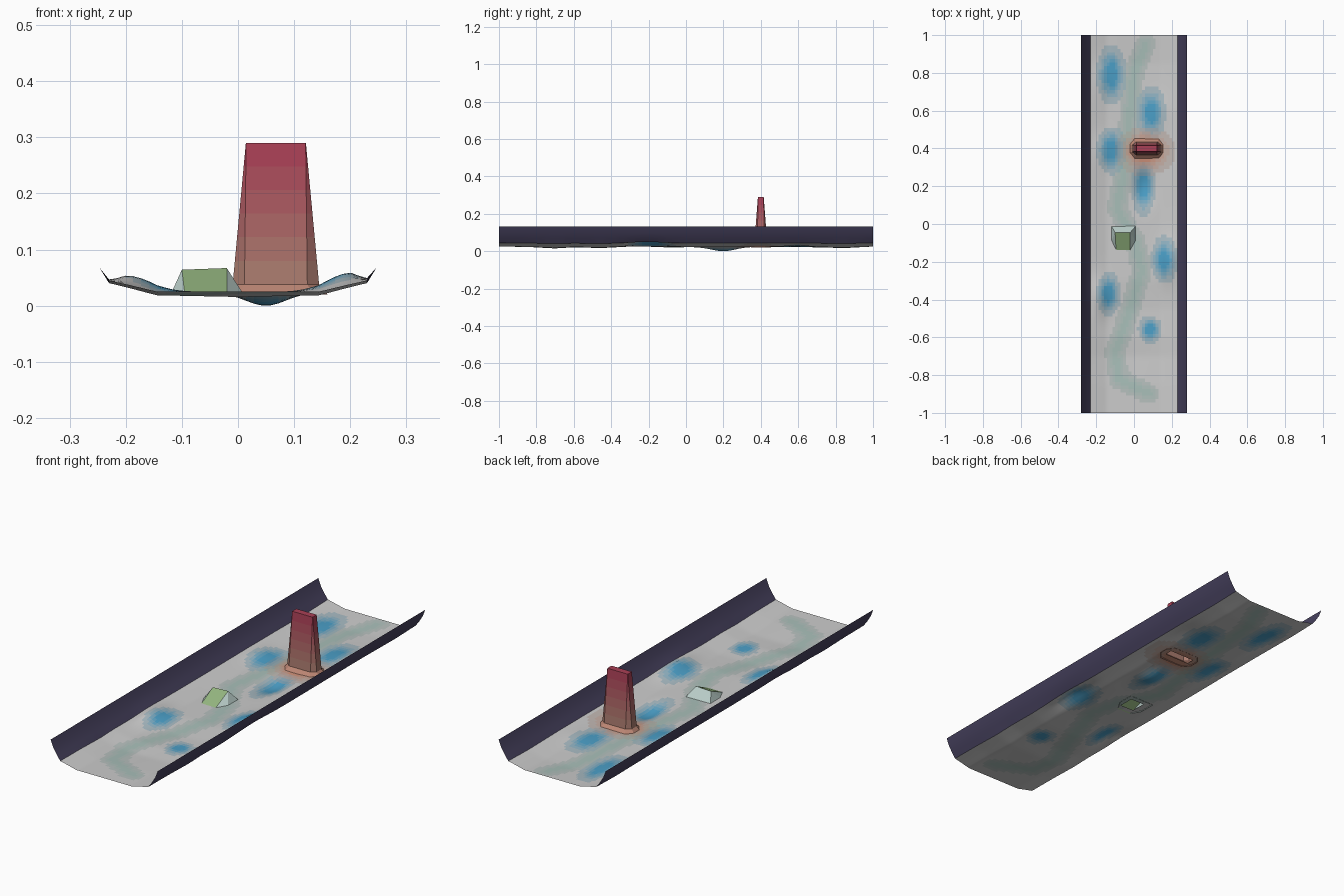
import bpy, bmesh
from math import exp
from mathutils import Vector

if "Cube" in bpy.data.objects:
    bpy.data.objects.remove(bpy.data.objects["Cube"])

GREY, BLUE, TEAL, CLAY = (.74, .75, .75), (.30, .62, .78), (.60, .74, .70), (.80, .56, .47)
RED, BROWN = (.66, .26, .34), (.66, .48, .43)


def mix(a, b, t):
    return tuple(p + (q - p) * t for p, q in zip(a, b))


def slot(obj, col):
    """Return the slot index of a colour, creating its material on first use."""
    name = "tint_%02d_%02d_%02d" % tuple(round(c * 99) for c in col)
    m = bpy.data.materials.get(name)
    if m is None:
        m = bpy.data.materials.new(name)
        m.diffuse_color = (*[c ** 2.2 for c in col], 1)
        m.use_nodes = True
        m.node_tree.nodes["Principled BSDF"].inputs["Base Color"].default_value = m.diffuse_color
    if name not in obj.data.materials:
        obj.data.materials.append(m)
    return obj.data.materials.find(name)


def make(name, verts, faces, colours, smooth=False):
    me = bpy.data.meshes.new(name)
    me.from_pydata(verts, [], faces)
    obj = bpy.data.objects.new(name, me)
    bpy.context.collection.objects.link(obj)
    for p, c in zip(me.polygons, colours):
        p.material_index = slot(obj, c)
        p.use_smooth = smooth
    return obj


def lerp_table(tab, v):
    for (a, p), (b, q) in zip(tab, tab[1:]):
        if v <= b:
            return p + (q - p) * (v - a) / (b - a)
    return tab[-1][1]


def blob(x, y, cx, cy, rx, ry):
    return exp(-((x - cx) / rx) ** 2 - ((y - cy) / ry) ** 2)


# Terrain: cross-section, lengthwise dips, local mounds and pits
SECTION = [(0, .025), (.145, .025), (.19, .036), (.23, .045)]
DIPS = [(-1, 0), (-.85, -.002), (-.7, -.010), (-.6, -.004), (-.45, -.008), (-.3, 0),
        (0, -.003), (.1, -.003), (.3, -.002), (.6, -.002), (.85, -.008), (1, 0)]
MOUNDS = [(.19, -.2, .06, .11, .022), (-.18, -.38, .06, .10, .020), (.05, .2, .05, .09, -.023),
          (-.16, .78, .05, .10, .010), (-.16, .4, .05, .08, .010), (.14, .6, .06, .09, .006)]
POOLS = [(-.12, .79, .05, .10), (.09, .59, .05, .09), (-.12, .39, .05, .08), (.05, .2, .04, .10),
         (.16, -.19, .045, .08), (-.135, -.37, .04, .075), (.085, -.56, .04, .045)]
TRAIL = [(.08, -.9), (-.08, -.82), (-.1, -.68), (-.02, -.45), (.04, -.25), (.01, -.1), (-.09, .08),
         (-.05, .3), (-.02, .6), (.0, .8), (.06, .95)]


def height(x, y):
    z = lerp_table(SECTION, abs(x)) + lerp_table(DIPS, y) * (1 - .5 * abs(x) / .23)
    fade = min(1, (.245 - abs(x)) / .045)
    return z + fade * sum(h * blob(x, y, *m) for *m, h in MOUNDS)


def trail_distance(x, y):
    p, best = Vector((x, y)), 9
    for a, b in zip(TRAIL, TRAIL[1:]):
        a, b = Vector(a), Vector(b)
        t = max(0, min(1, (p - a).dot(b - a) / (b - a).length_squared))
        best = min(best, (p - a.lerp(b, t)).length)
    return best


def ground_tint(x, y):
    pool = min(1, 1.3 * max(blob(x, y, *p) for p in POOLS))
    clay = min(1, 1.4 * blob(x, y, .06, .385, .1, .08))
    trail = .6 * exp(-(trail_distance(x, y) / .04) ** 2)
    q = [round(v * 5) / 5 for v in (trail, pool, clay)]
    return mix(mix(mix(GREY, TEAL, q[0]), BLUE, q[1]), CLAY, q[2])


# Floor: open beneath the tower and the ramp block
NX, NY = 32, 110
grid = [(-.23 + .46 * i / NX, -1 + 2 * j / NY) for j in range(NY + 1) for i in range(NX + 1)]
verts = [(x, y, height(x, y)) for x, y in grid]
faces, tints = [], []
for j in range(NY):
    for i in range(NX):
        x, y = -.23 + .46 * (i + .5) / NX, -1 + 2 * (j + .5) / NY
        if (.0 < x < .135 and .375 < y < .425) or (-.09 < x < -.02 and -.11 < y < -.03):
            continue
        a = j * (NX + 1) + i
        faces.append((a, a + 1, a + NX + 2, a + NX + 1))
        tints.append(ground_tint(x, y))
make("channel_floor", verts, faces, tints, True)

# Side walls: curved sheets rising from the floor edges
WALL = [(.247, .068), (.266, .098), (.28, .133)]
for side, name in ((-1, "left_wall"), (1, "right_wall")):
    verts, faces = [], []
    for j in range(NY + 1):
        y = -1 + 2 * j / NY
        verts += [(side * .23, y, height(side * .23, y))] + [(side * x, y, z) for x, z in WALL]
    for j in range(NY):
        for k in range(3):
            a = j * 4 + k
            f = (a, a + 4, a + 5, a + 1)
            faces.append(f if side > 0 else f[::-1])
    wall = make(name, verts, faces, [(.29, .27, .38)] * len(faces), True)

# Tower: eight-sided foot narrowing to a rectangular top
CX, CY = .0675, .4


def ring(hx, hy, ox, oy, z):
    """Octagon: inner half sizes hx, hy and outward reach ox, oy of the panels."""
    return [(CX + x, CY + y, z) for x, y in
            ((-hx, -oy), (hx, -oy), (ox, -hy), (ox, hy), (hx, oy), (-hx, oy), (-ox, hy), (-ox, -hy))]


verts, faces, tints = [], [], []
BANDS = 6
verts += ring(.065, .022, .092, .055, .02)
for k in range(BANDS + 1):
    t = k / BANDS
    verts += ring(.056 - .003 * t, .018 - .003 * t, .077 - .0235 * t, .035 - .0195 * t, .038 + .252 * t)
for k in range(BANDS + 1):
    for i in range(8):
        a, b = k * 8 + i, k * 8 + (i + 1) % 8
        faces.append((a, b, b + 8, a + 8))
        tints.append(mix(CLAY, BROWN, .5) if k == 0 else mix(BROWN, RED, (k - 1) / (BANDS - 1)))
n = (BANDS + 1) * 8
faces.append(tuple(range(n, n + 8)))
tints.append(RED)
make("tower", verts, faces, tints)

# Ramp block: long green slope in front, pale splayed sides and back
verts = [(-.095, -.14, .022), (-.02, -.14, .022), (-.02, -.045, .067), (-.1, -.045, .064),
         (-.12, -.09, .02), (.01, -.09, .02), (.01, -.01, .02), (-.12, -.01, .02)]
faces = [(0, 1, 2, 3), (1, 5, 2), (5, 6, 2), (6, 7, 3, 2), (7, 4, 3), (4, 0, 3)]
make("ramp_block", verts, faces, [(.58, .71, .50)] + [(.74, .82, .80)] * 5)
